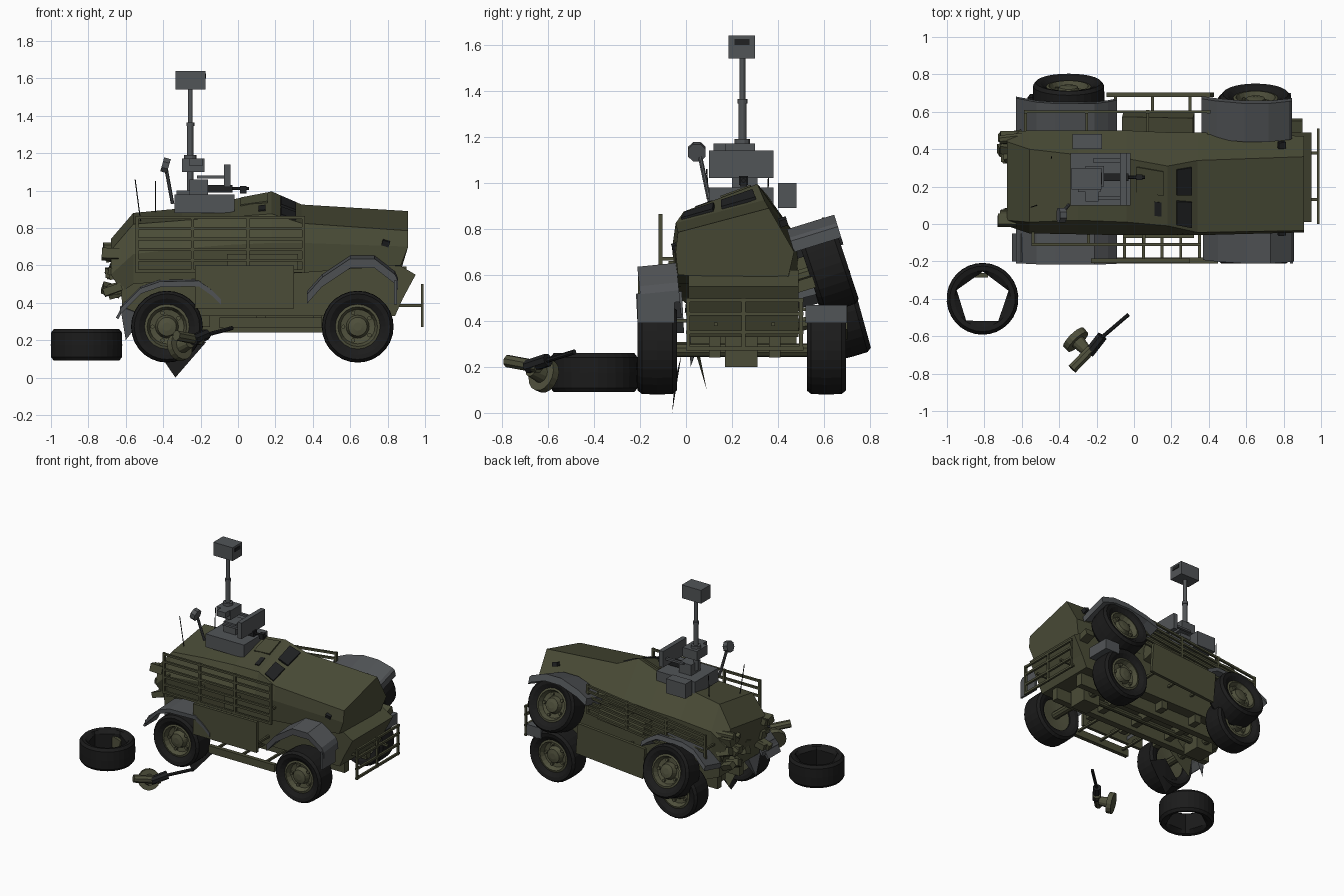
import bpy, bmesh, math, random
from mathutils import Vector, Matrix

if "Cube" in bpy.data.objects:
    bpy.data.objects.remove(bpy.data.objects["Cube"])
random.seed(4)

def mat(name, c):
    m = bpy.data.materials.new(name)
    m.diffuse_color = (*c, 1)
    m.use_nodes = True
    m.node_tree.nodes["Principled BSDF"].inputs["Base Color"].default_value = m.diffuse_color
    return m
OLIVE = mat("olive paint", (0.069, 0.072, 0.038))
GREY = mat("grey panel", (0.083, 0.089, 0.095))
RUBBER = mat("tyre rubber", (0.011, 0.011, 0.011))
DARK = mat("dark glass", (0.014, 0.015, 0.016))
RIM = mat("wheel olive", (0.08, 0.082, 0.046))
smooth = []

def obj(name, verts, faces, m):
    me = bpy.data.meshes.new(name)
    me.from_pydata([tuple(v) for v in verts], [], faces)
    bm = bmesh.new(); bm.from_mesh(me)
    bmesh.ops.recalc_face_normals(bm, faces=bm.faces)
    bm.to_mesh(me); bm.free()
    o = bpy.data.objects.new(name, me)
    me.materials.append(m)
    bpy.context.collection.objects.link(o)
    return o

def loft(name, rings, m, closed=False):
    n = len(rings[0]); k = len(rings)
    faces = [(i*n+j, i*n+(j+1) % n, (i+1) % k*n+(j+1) % n, (i+1) % k*n+j)
             for i in range(k if closed else k-1) for j in range(n)]
    if not closed:
        faces += [tuple(range(n)), tuple(range((k-1)*n, k*n))]
    return obj(name, [v for r in rings for v in r], faces, m)

def box(name, x0, x1, y0, y1, z0, z1, m, roll=0, pitch=0):
    c = Vector(((x0+x1)/2, (y0+y1)/2, (z0+z1)/2))
    R = Matrix.Rotation(roll, 3, 'X') @ Matrix.Rotation(pitch, 3, 'Y')
    ring = lambda x: [c + R @ (Vector((x, y, z))-c) for y, z in ((y0, z0), (y1, z0), (y1, z1), (y0, z1))]
    return loft(name, [ring(x0), ring(x1)], m)

def rod(name, a, b, r, m, n=8, r2=None):
    a, b = Vector(a), Vector(b)
    R = (b-a).to_track_quat('Z', 'Y').to_matrix()
    ring = lambda c, q: [c + R @ Vector((q*math.cos(t), q*math.sin(t), 0))
                         for t in (2*math.pi*(i+.5)/n for i in range(n))]
    o = loft(name, [ring(a, r), ring(b, r if r2 is None else r2)], m)
    if n > 8: smooth.append(o)
    return o

def lathe(name, prof, M, m, seg=28, closed=False, five=False):
    # profile of (radius, y) spun round the local y axis; five = five-sided bore
    rings = []
    for r, y in prof:
        ring = []
        for i in range(seg):
            t = 2*math.pi*i/seg
            q = r/math.cos(t % (.4*math.pi) - .2*math.pi) if five and r < .13 else r
            ring.append(M @ Vector((q*math.cos(t), y, q*math.sin(t))))
        rings.append(ring)
    o = loft(name, rings, m, closed)
    smooth.append(o)
    return o

TYRE = [(.118, -.06), (.15, -.08), (.175, -.085), (.19, -.066), (.192, 0),
        (.19, .066), (.175, .085), (.15, .08), (.118, .06)]

def wheel(name, c, side, roll=0):
    M = Matrix.Translation(c) @ Matrix.Rotation(roll, 4, 'X')
    if side < 0: M = M @ Matrix.Rotation(math.pi, 4, 'Z')
    lathe(name + "_tyre", TYRE, M, RUBBER, closed=True)
    lathe(name + "_rim", [(.03, -.04), (.12, -.05), (.12, .062), (.106, .066), (.092, .03), (.062, .025),
                          (.05, .06), (.022, .066)], M, RIM, 20)
    for i in range(5):
        t = 2*math.pi*i/5
        x, z = .077*math.cos(t), .077*math.sin(t)
        rod(name + "_bolt", M @ Vector((x, .02, z)), M @ Vector((x, .045, z)), .012, RIM, 6)

def fender(name, c, pts, y0, y1, roll=0, th=.035):
    # folded strip above a wheel
    M = Matrix.Translation(c) @ Matrix.Rotation(roll, 4, 'X')
    rings = [[M @ Vector(v) for v in ((x, y0, z), (x, y1, z), (x, y1, z-th), (x, y0, z-th))] for x, z in pts]
    loft(name, rings, GREY)

# wheels: level set, and raised set on the lifted far side
for x in (-.38, .64):
    wheel("near_wheel", (x, -.125, .272), -1)
    wheel("far_wheel", (x, .61, .272), 1)
    rod("axle", (x, -.1, .272), (x, .58, .272), .03, OLIVE, 10)
    box("axle_housing", x-.07, x+.07, .17, .31, .2, .34, OLIVE)
wheel("raised_front_wheel", (.65, .615, .635), 1, .32)
wheel("raised_rear_wheel", (-.35, .675, .43), 1, .27)
rod("raised_front_axle", (.65, .25, .52), (.65, .58, .62), .03, OLIVE)
rod("raised_rear_axle", (-.35, .25, .32), (-.35, .64, .42), .03, OLIVE)

# fenders
FA = [(-.27, .18), (-.19, .27), (-.04, .37), (.09, .37), (.2, .285), (.215, .25)]
RA = [(-.25, .1), (-.14, .21), (-.04, .245), (.17, .25), (.24, .2), (.29, .15)]
fender("near_front_fender", (.64, -.125, .272), FA, -.05, .12, .1, .05)
fender("near_rear_fender", (-.38, -.125, .272), RA, -.08, .12, .05, .03)
fender("raised_front_fender", (.63, .63, .62), [(x, z*.45+.06) for x, z in FA], -.13, .085, .3, .05)
fender("raised_rear_fender", (-.38, .62, .42), [(x, z*.8+.02) for x, z in RA], -.12, .08, .25, .035)
box("front_fender_lip", .72, .84, .52, .70, .39, .47, GREY)
box("near_fender_lip", .835, .85, -.21, -.05, .39, .52, GREY)
box("rear_mud_flap", -.63, -.615, -.2, -.05, .31, .41, GREY, 0, .5)

# lower hull and chassis
prof = [(-.62, .38), (-.5, .33), (.84, .33), (.88, .42), (.95, .55), (.83, .62), (-.63, .62)]
loft("lower_hull", [[(x, y, z) for x, z in prof] for y in (.01, .49)], OLIVE)
for y in (.1, .36):
    box("chassis_beam", -.55, .82, y, y+.05, .24, .34, OLIVE)
for x in (-.2, .1, .4):
    box("chassis_cross_beam", x, x+.05, .02, .48, .27, .33, OLIVE)
rod("drive_shaft", (-.38, .24, .28), (.64, .24, .28), .022, OLIVE, 10)

# tilted upper hull: (top x, bottom x, section points y,z)
S = [(-.68, -.62, [(.02, .46), (-.01, .55), (.02, .68), (.44, .74), (.49, .62), (.46, .47)]),
     (-.56, -.56, [(-.03, .5), (-.05, .66), (.01, .82), (.40, .88), (.50, .71), (.49, .52)]),
     (-.3, -.3, [(-.04, .52), (-.055, .69), (.02, .84), (.37, .905), (.50, .73), (.5, .54)]),
     (-.04, -.04, [(-.04, .54), (-.06, .71), (.01, .86), (.35, .95), (.5, .74), (.49, .55)]),
     (.18, .18, [(-.045, .55), (-.06, .72), (-.01, .875), (.31, .995), (.49, .75), (.48, .56)]),
     (.34, .34, [(-.045, .56), (-.06, .72), (-.045, .825), (.34, .925), (.49, .74), (.48, .56)]),
     (.91, .87, [(-.035, .60), (-.045, .70), (-.035, .785), (.36, .89), (.47, .70), (.44, .57)])]
loft("upper_hull", [[((a if i not in (0, 5) else b), y, z) for i, (y, z) in enumerate(p)] for a, b, p in S], OLIVE)

# windshield slats, laid on the slope between roof and hood
def on(i, u, v, lift):
    P = lambda s, k: Vector((s[0], *s[2][k]))
    a = P(S[i], 2).lerp(P(S[i], 3), u); b = P(S[i+1], 2).lerp(P(S[i+1], 3), u)
    n = (P(S[i+1], 2)-P(S[i], 2)).cross(P(S[i], 3)-P(S[i], 2)).normalized()
    return a.lerp(b, v) + n*lift
def panel(name, i, u0, u1, v0, v1, h, m):
    h = abs(h) if on(i, .5, .5, 1).z > on(i, .5, .5, 0).z else -h
    loft(name, [[on(i, u, v, l) for u, v in ((u0, v0), (u1, v0), (u1, v1), (u0, v1))] for l in (-h, h)], m)
for u0, u1 in ((.05, .42), (.52, .92)):
    panel("window", 4, u0, u1, .3, .8, .009, DARK)
panel("roof_vent", 3, .15, .38, .68, .85, .008, DARK)
panel("roof_hatch", 3, .5, .9, .25, .9, .012, OLIVE)
for y, z in ((-.045, .73), (.42, .84)):
    box("side_lamp", .77, .81, y-.015, y+.02, z-.025, z+.005, DARK, .3, .3)

# side panels hanging outboard between the wheels
box("near_side_panel", -.23, .3, -.208, -.185, .37, .60, OLIVE)
box("near_step", -.1, .45, -.21, -.18, .265, .32, OLIVE)
box("near_side_pod", -.06, .32, -.075, .03, .56, .66, OLIVE)
box("far_side_panel", -.14, .42, .68, .703, .34, .57, OLIVE, 0, -.08)
box("far_side_pod", -.06, .32, .44, .585, .57, .68, OLIVE, .25, -.08)
for x in (-.15, .05, .25):
    rod("near_panel_bracket", (x, -.19, .4), (x, .05, .4), .011, OLIVE, 4)
    rod("near_step_bracket", (x+.1, -.19, .3), (x+.1, .12, .3), .011, OLIVE, 4)
    rod("far_panel_bracket", (x+.05, .69, .45), (x+.05, .45, .45), .011, OLIVE, 4)

# slatted side racks
def rack(y, x0, x1, z0, z1, rise, name):
    for i in range(6):
        z = z0 + (z1-z0)*i/5
        rod(name + "_bar", (x0, y, z), (x1, y, z+rise), .011, OLIVE, 4)
    for i in range(4):
        t = i/3; x = x0+(x1-x0)*t; d = rise*t
        rod(name + "_post", (x, y, z0+d-.01), (x, y, z1+d+.01), .012, OLIVE, 4)
        rod(name + "_bracket", (x, y, z0+d+.1), (x, .22, z0+d+.1), .01, OLIVE, 4)
rack(-.11, -.54, .35, .57, .855, 0, "near_rack")
rack(.6, -.58, .4, .52, .72, .12, "far_rack")

# front brush guard
for z in (.28, .35, .43, .49):
    rod("guard_bar", (.985, 0, z), (.985, .51, z), .011, OLIVE, 4)
for y in (.01, .25, .5):
    rod("guard_post", (.985, y, .27), (.985, y, .5), .011, OLIVE, 4)
for y in (.13, .38):
    rod("guard_arm", (.84, y, .385), (.985, y, .385), .011, OLIVE, 4)
box("tow_hook", .83, .9, .46, .56, .53, .58, OLIVE, .3)

# torn rear end
for i in range(18):
    y = (.02, .4, .05, .46, .36, .2)[i % 6]; z = .47+.095*(i//6)
    x = (-.69 if i % 6 < 5 else -.63)+random.uniform(-.02, .02)
    s = random.uniform(.02, .035)
    box("rear_debris", x-.02, x+.08, y-s, y+s, z-s, z+s*.9, OLIVE, random.uniform(-.6, .6), random.uniform(-.5, .5))
rod("exhaust", (-.72, .45, .7), (-.55, .47, .7), .025, OLIVE, 8)
obj("torn_flap", [(-.43, -.05, .14), (-.335, -.06, .0), (-.17, -.03, .19), (-.3, -.02, .25)],
    [(0, 1, 2), (0, 2, 3), (0, 1, 3), (1, 2, 3)], RUBBER)
obj("torn_floor", [(-.5, .03, .3), (-.42, .09, .1), (-.25, .05, .3), (-.4, .25, .22), (-.3, .3, .33)],
    [(0, 1, 2), (2, 3, 4), (0, 3, 4)], OLIVE)
obj("torn_fender", [(-.63, .01, .38), (-.6, .02, .2), (-.5, .06, .33), (-.56, .1, .42)],
    [(0, 1, 2), (1, 2, 3), (0, 2, 3), (0, 1, 3)], GREY)

# turret station and mast
box("turret_base", -.34, -.02, .10, .38, .88, .98, GREY)
box("ammo_box", -.33, -.17, .4, .48, .89, 1.0, GREY)
box("turret_mount", -.26, -.16, .2, .31, .97, 1.06, GREY)
box("sight_box", -.3, -.18, .17, .3, 1.1, 1.17, GREY)
box("small_sensor", -.26, -.19, .12, .2, 1.13, 1.17, GREY)
box("shield", -.075, -.04, .1, .38, 1.02, 1.14, GREY)
box("shield_arm_low", -.22, -.07, .13, .15, 1.065, 1.08, GREY)
box("shield_arm_high", -.22, -.07, .33, .35, 1.065, 1.08, GREY)
box("gun_body", -.17, -.03, .23, .27, .99, 1.03, DARK)
rod("gun_barrel", (-.05, .25, 1.01), (.06, .25, 1.01), .009, DARK, 8)
box("gun_muzzle", .01, .045, .235, .265, .985, 1.025, DARK)
rod("mast_lower", (-.255, .245, 1.0), (-.255, .245, 1.36), .018, GREY, 12)
rod("mast_upper", (-.255, .245, 1.35), (-.255, .245, 1.55), .013, GREY, 12)
rod("mast_collar", (-.255, .245, 1.345), (-.255, .245, 1.365), .022, GREY, 12)
rod("mast_foot", (-.255, .245, 1.16), (-.255, .245, 1.19), .035, GREY, 12)
box("mast_head", -.335, -.175, .185, .3, 1.54, 1.64, GREY)
box("mast_lens", -.178, -.17, .21, .275, 1.6, 1.625, DARK)
rod("mirror_stick", (-.35, .1, .93), (-.385, .06, 1.12), .01, GREY, 8)
rod("mirror", (-.405, .047, 1.14), (-.37, .047, 1.13), .042, GREY, 8)
rod("antenna_rear", (-.52, .1, .83), (-.55, .09, 1.06), .003, DARK, 6)
rod("antenna_front", (-.44, .35, .85), (-.44, .36, 1.05), .003, DARK, 6)

# loose tyre and broken axle on the ground
lathe("loose_tyre", TYRE, Matrix.Translation((-.81, -.4, .175)) @ Matrix.Rotation(math.pi/2, 4, 'X')
      @ Matrix.Rotation(.3, 4, 'Y'), RUBBER, 30, True, True)
box("loose_tyre_scrap", -.86, -.79, -.285, -.262, .13, .21, RIM, 0, .3)
rod("broken_axle_arm", (-.33, -.775, .225), (-.2, -.64, .20), .028, RIM, 8)
rod("broken_axle_joint", (-.24, -.69, .2), (-.17, -.6, .23), .03, DARK, 8)
rod("broken_axle_shaft", (-.2, -.63, .22), (-.03, -.485, .265), .011, DARK, 8)
D = Vector((.6, -.62, .25)).normalized()
C = Vector((-.31, -.62, .165))
rod("broken_hub_disc", C-D*.02, C+D*.015, .075, RIM, 16)
rod("broken_hub_core", C+D*.01, C+D*.08, .04, RIM, 12, .03)

for o in bpy.context.view_layer.objects:
    o.select_set(o in smooth)
bpy.context.view_layer.objects.active = smooth[0]
bpy.ops.object.shade_smooth_by_angle(angle=math.radians(35))
